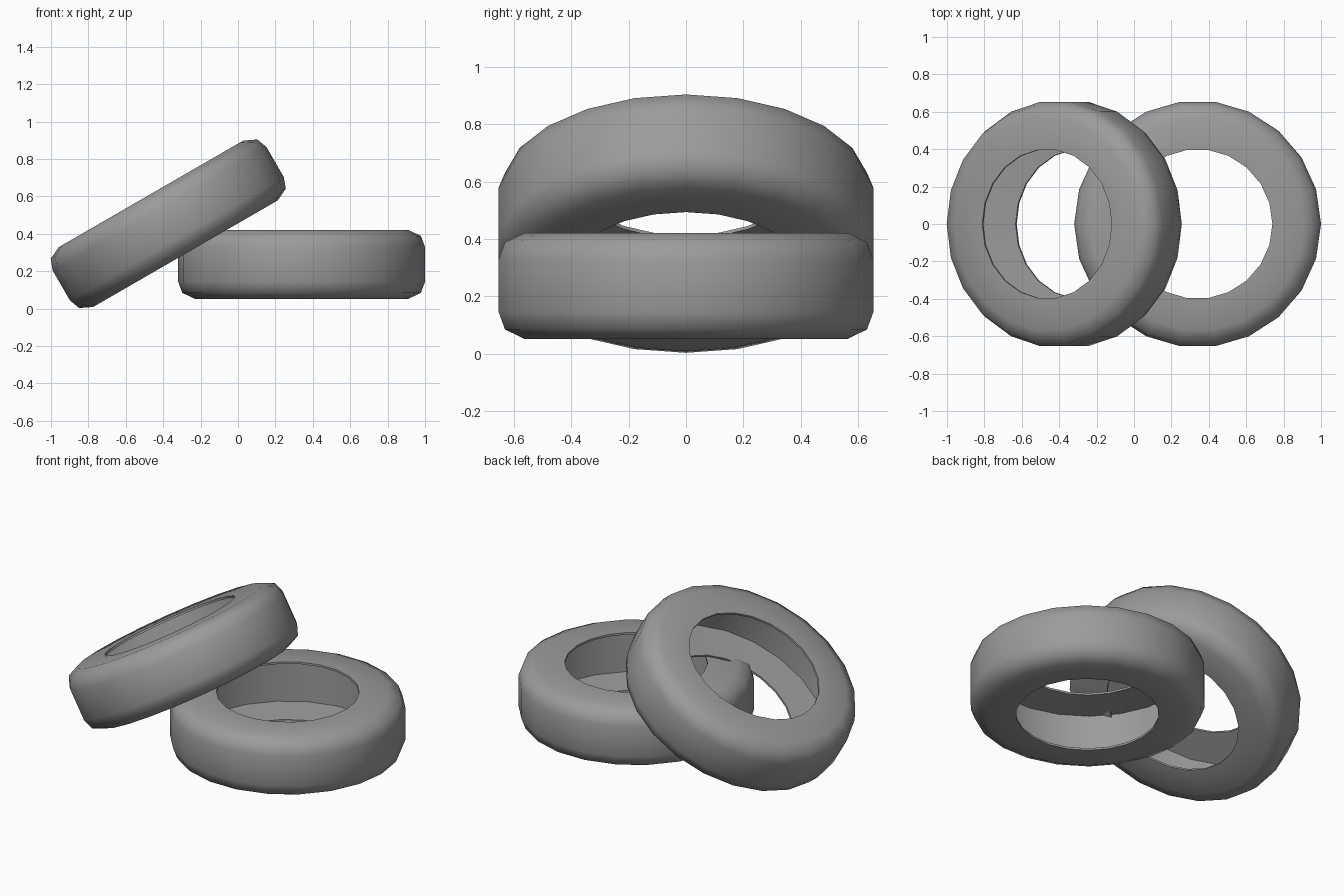
import bpy, bmesh
from math import radians, cos, sin, pi

if "Cube" in bpy.data.objects:
    bpy.data.objects.remove(bpy.data.objects["Cube"])

SIDES = 22
# (radius, height) halves of the closed hollow tyre section, inside to outside
UPPER = [(0.61, 0.154), (0.40, 0.17), (0.40, 0.1825), (0.57, 0.1825),
         (0.638, 0.15), (0.66, 0.09)]
LOWER = [(r, -h - 0.004) for r, h in reversed(UPPER)]
PROFILE = UPPER + LOWER

# dark rubber
rubber = bpy.data.materials.new("dark_rubber")
rubber.diffuse_color = (0.33, 0.33, 0.33, 1)
rubber.use_nodes = True
rubber.node_tree.nodes["Principled BSDF"].inputs["Base Color"].default_value = rubber.diffuse_color


def make_tyre(name, location, tilt):
    """Revolve the closed section into a hollow tyre."""
    bm = bmesh.new()
    rings = []
    for i in range(SIDES):
        a = 2 * pi * i / SIDES
        rings.append([bm.verts.new((r * cos(a), r * sin(a), h)) for r, h in PROFILE])
    n = len(PROFILE)
    for i in range(SIDES):
        a, b = rings[i], rings[(i + 1) % SIDES]
        for j in range(n):
            k = (j + 1) % n
            bm.faces.new((a[j], b[j], b[k], a[k]))
    bmesh.ops.recalc_face_normals(bm, faces=bm.faces)
    mesh = bpy.data.meshes.new(name)
    bm.to_mesh(mesh)
    bm.free()
    mesh.materials.append(rubber)
    obj = bpy.data.objects.new(name, mesh)
    bpy.context.collection.objects.link(obj)
    obj.location = location
    obj.rotation_euler = (0, radians(tilt), 0)
    # smooth rubber with crisp rim edges
    bpy.ops.object.select_all(action='DESELECT')
    obj.select_set(True)
    bpy.context.view_layer.objects.active = obj
    bpy.ops.object.shade_smooth_by_angle(angle=radians(60))
    return obj


# tyre lying flat and tyre leaning on it
make_tyre("flat_tyre", (0.34, 0, 0.238), 0)
make_tyre("leaning_tyre", (-0.374, 0, 0.455), -30)
